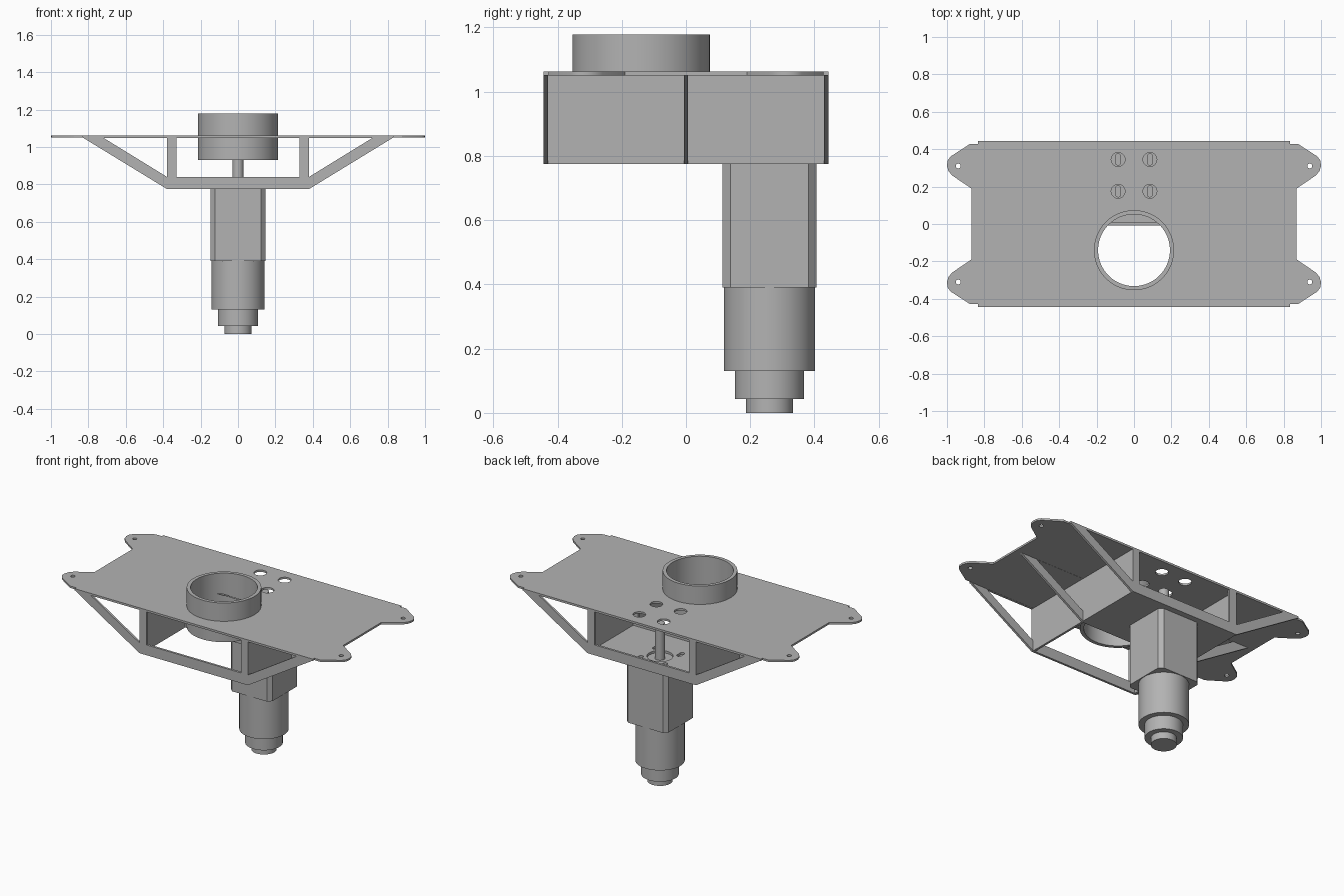
import bpy, math
from mathutils import Matrix

cube = bpy.data.objects.get("Cube")
if cube:
    bpy.data.objects.remove(cube, do_unlink=True)

grey = bpy.data.materials.new("plain grey")
grey.use_nodes = True
grey.diffuse_color = (0.45, 0.45, 0.45, 1)
grey.node_tree.nodes["Principled BSDF"].inputs["Base Color"].default_value = grey.diffuse_color


def circle(x, y, r, n=64):
    return [(x + r * math.cos(2 * math.pi * i / n), y + r * math.sin(2 * math.pi * i / n)) for i in range(n)]


def box(x0, y0, x1, y1):
    return [(x0, y0), (x1, y0), (x1, y1), (x0, y1)]


def slot(x, y, r, half):
    """Rounded slot running along y."""
    return [(px, py + (half if i < 12 else -half)) for i, (px, py) in enumerate(circle(x, y, r, 24))]


def sheet(name, loops, low, high, upright=False):
    """Extrude an outline with holes; upright sheets lie in xz and span low..high in y."""
    curve = bpy.data.curves.new(name, "CURVE")
    curve.dimensions = "2D"
    curve.fill_mode = "BOTH"
    curve.extrude = (high - low) / 2
    for loop in loops:
        spline = curve.splines.new("POLY")
        spline.points.add(len(loop) - 1)
        for point, (x, y) in zip(spline.points, loop):
            point.co = (x, y, 0, 1)
        spline.use_cyclic_u = True
    temp = bpy.data.objects.new(name + "_curve", curve)
    bpy.context.collection.objects.link(temp)
    mesh = bpy.data.meshes.new_from_object(temp.evaluated_get(bpy.context.evaluated_depsgraph_get()))
    bpy.data.objects.remove(temp, do_unlink=True)
    mid = (low + high) / 2
    if upright:
        mesh.transform(Matrix.Translation((0, mid, 0)) @ Matrix.Rotation(math.pi / 2, 4, "X"))
    else:
        mesh.transform(Matrix.Translation((0, 0, mid)))
    mesh.materials.clear()
    mesh.materials.append(grey)
    obj = bpy.data.objects.new(name, mesh)
    bpy.context.collection.objects.link(obj)
    bpy.ops.object.select_all(action="DESELECT")
    obj.select_set(True)
    bpy.context.view_layer.objects.active = obj
    bpy.ops.object.shade_smooth_by_angle(angle=math.radians(30))
    return obj


BASE, DECK, TOP = 0.775, 1.05, 1.062
MOTOR_Y, RING_Y = 0.26, -0.14
mounts = [(x, MOTOR_Y + y) for x in (-0.085, 0.085) for y in (-0.085, 0.085)]

# Deck with four mounting ears
ear = [(0.87, 0.19), (0.973, 0.26), (0.992, 0.283), (1.0, 0.31), (0.997, 0.338), (0.982, 0.36),
       (0.877, 0.428), (0.834, 0.428), (0.834, 0.443)]
right = [(x, -y) for x, y in reversed(ear)] + ear
outline = right + [(-x, -y) for x, y in right]
holes = [circle(sx * 0.94, sy * 0.31, 0.013, 24) for sx in (-1, 1) for sy in (-1, 1)]
holes += [circle(x, y, 0.037, 32) for x, y in mounts]
sheet("deck", [outline, circle(0, RING_Y, 0.2)] + holes, DECK, TOP)

# Collar through the deck
sheet("collar", [circle(0, RING_Y, 0.214, 96), circle(0, RING_Y, 0.192, 96)], 0.93, 1.178)

# Three truss frames
truss = [(-0.38, BASE), (0.38, BASE), (0.83, DECK), (-0.83, DECK)]
window = box(-0.33, 0.84, 0.33, DECK - 0.001)
gusset = [(0.38, 0.84), (0.72, DECK - 0.001), (0.38, DECK - 0.001)]
mirrored = [(-x, z) for x, z in gusset]
for name, y in (("front", -0.436), ("middle", 0), ("back", 0.436)):
    sheet(name + "_truss", [truss, window, gusset, mirrored], y - 0.007, y + 0.007, True)

# Side walls between the trusses
for name, x in (("left", 0.372), ("right", -0.372)):
    sheet(name + "_wall", [box(x - 0.007, -0.43, x + 0.007, 0.43)], BASE, DECK)

# Slotted motor mount
slots = [slot(x, y, 0.014, 0.016) for x, y in mounts]
sheet("motor_mount", [box(-0.37, 0, 0.37, 0.43), circle(0, MOTOR_Y, 0.075)] + slots, BASE, BASE + 0.014)

# Motor: chamfered gearbox, stepped round housing and shaft
a, b = 0.146, 0.122
corners = [(a, -b), (a, b), (b, a), (-b, a), (-a, b), (-a, -b), (-b, -a), (b, -a)]
sheet("gearbox", [[(x, y + MOTOR_Y) for x, y in corners]], 0.39, BASE)
for name, r, low, high in (("motor_body", 0.142, 0.13, 0.39), ("motor_cap", 0.108, 0.043, 0.13),
                           ("motor_tip", 0.073, 0, 0.043), ("shaft", 0.029, BASE, 1.0)):
    sheet(name, [circle(0, MOTOR_Y, r)], low, high)
